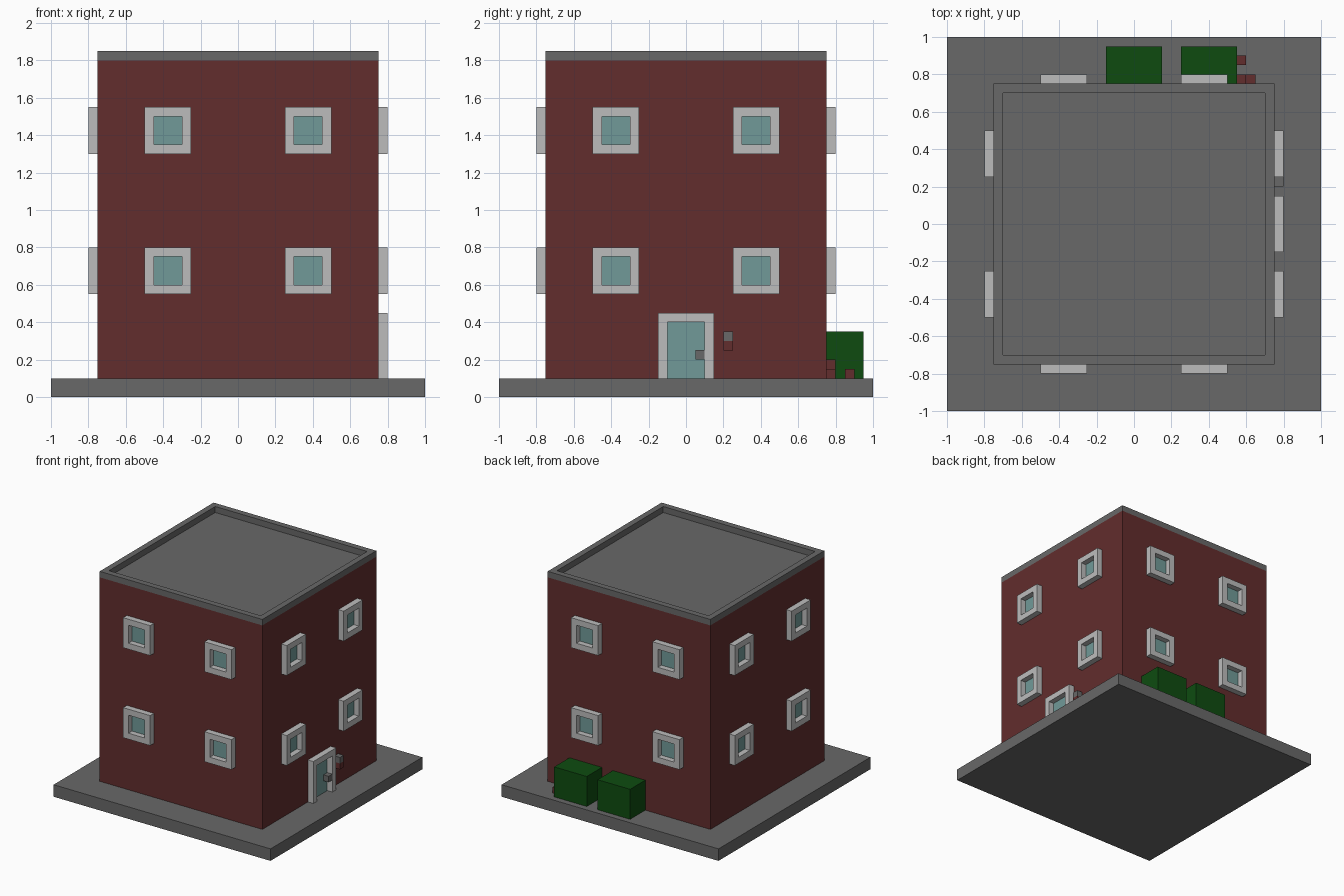
import bpy, bmesh, math
from mathutils import Matrix, Vector

cube = bpy.data.objects.get("Cube")
if cube:
    bpy.data.objects.remove(cube, do_unlink=True)


def material(name, rgb):
    m = bpy.data.materials.new(name)
    m.use_nodes = True
    m.diffuse_color = (*rgb, 1)
    bsdf = next(n for n in m.node_tree.nodes if n.type == 'BSDF_PRINCIPLED')
    bsdf.inputs["Base Color"].default_value = (*rgb, 1)
    return m


BRICK = material("brick red", (0.122, 0.026, 0.026))
STONE = material("concrete grey", (0.138, 0.138, 0.138))
TRIM = material("pale trim", (0.503, 0.503, 0.503))
GLASS = material("teal glass", (0.165, 0.323, 0.314))
LEAF = material("hedge green", (0.0044, 0.0704, 0.0052))


def finish(bm, name, mats, turn=0):
    """Turn the mesh about z by quarter turns and make it an object."""
    bmesh.ops.recalc_face_normals(bm, faces=bm.faces)
    bm.transform(Matrix.Rotation(turn * math.pi / 2, 4, 'Z'))
    mesh = bpy.data.meshes.new(name)
    bm.to_mesh(mesh)
    bm.free()
    for m in mats:
        mesh.materials.append(m)
    obj = bpy.data.objects.new(name, mesh)
    bpy.context.collection.objects.link(obj)
    return obj


def box(name, lo, hi, mat, turn=0):
    lo, hi = Vector(lo), Vector(hi)
    bm = bmesh.new()
    bmesh.ops.create_cube(bm, size=1)
    for v in bm.verts:
        v.co = (lo + hi) / 2 + v.co * (hi - lo)
    return finish(bm, name, [mat], turn)


def band(name, outer, inner, to3d, depth, mat, turn=0, closed=True):
    """Extrude the strip between two matching outlines."""
    bm = bmesh.new()
    o = [bm.verts.new(to3d(*p)) for p in outer]
    i = [bm.verts.new(to3d(*p)) for p in inner]
    n = len(o)
    for k in range(n if closed else n - 1):
        j = (k + 1) % n
        bm.faces.new((o[k], o[j], i[j], i[k]))
    new = bmesh.ops.extrude_face_region(bm, geom=bm.faces[:], use_keep_orig=True)["geom"]
    bmesh.ops.translate(bm, vec=depth, verts=[g for g in new if isinstance(g, bmesh.types.BMVert)])
    return finish(bm, name, [mat], turn)


def rect(x0, x1, z0, z1):
    return [(x0, z0), (x0, z1), (x1, z1), (x1, z0)]


W = 0.75        # half width of the building
T = 0.05        # trim depth
on_wall = lambda x, z: (x, -W, z)

# Ground slab, brick body with a flat roof, and roof rim
box("ground_slab", (-1, -1, 0), (1, 1, 0.1), STONE)
body = box("brick_body", (-W, -W, 0.1), (W, W, 1.8), BRICK)
body.data.materials.append(STONE)
for p in body.data.polygons:
    p.material_index = 1 if p.normal.z > 0.5 else 0
band("roof_rim", rect(-W, W, -W, W), rect(T - W, W - T, T - W, W - T),
     lambda x, y: (x, y, 1.8), (0, 0, 0.05), STONE)

# Four windows on each wall
for turn, side in enumerate(("front", "left", "back", "right")):
    for x in (-0.375, 0.375):
        for z in (0.675, 1.425):
            a, b = 0.125, 0.075
            band(f"{side}_window_frame", rect(x - a, x + a, z - a, z + a),
                 rect(x - b, x + b, z - b, z + b), on_wall, (0, -T, 0), TRIM, turn)
            box(f"{side}_window_glass", (x - b, -W - 0.003, z - b),
                (x + b, -W, z + b), GLASS, turn)

# Door on the left wall, with handle and mailbox
band("door_frame", rect(-0.15, 0.15, 0.1, 0.45), rect(-0.1, 0.1, 0.1, 0.4),
     on_wall, (0, -T, 0), TRIM, 1, closed=False)
box("door_glass", (-0.1, -W - 0.003, 0.1), (0.1, -W, 0.4), GLASS, 1)
box("door_handle", (0.05, -W - T, 0.2), (0.1, -W, 0.25), STONE, 1)
box("mailbox_top", (0.2, -W - T, 0.3), (0.25, -W, 0.35), STONE, 1)
box("mailbox_base", (0.2, -W - T, 0.25), (0.25, -W, 0.3), BRICK, 1)

# Hedges behind the building
for x in (0, 0.4):
    box("hedge", (x - 0.15, W, 0.1), (x + 0.15, 0.95, 0.35), LEAF)

# Loose bricks beside the hedge
box("brick_stack", (0.55, W, 0.1), (0.6, 0.8, 0.2), BRICK)
box("brick_by_stack", (0.6, W, 0.1), (0.65, 0.8, 0.15), BRICK)
box("brick_loose", (0.55, 0.85, 0.1), (0.6, 0.9, 0.15), BRICK)
